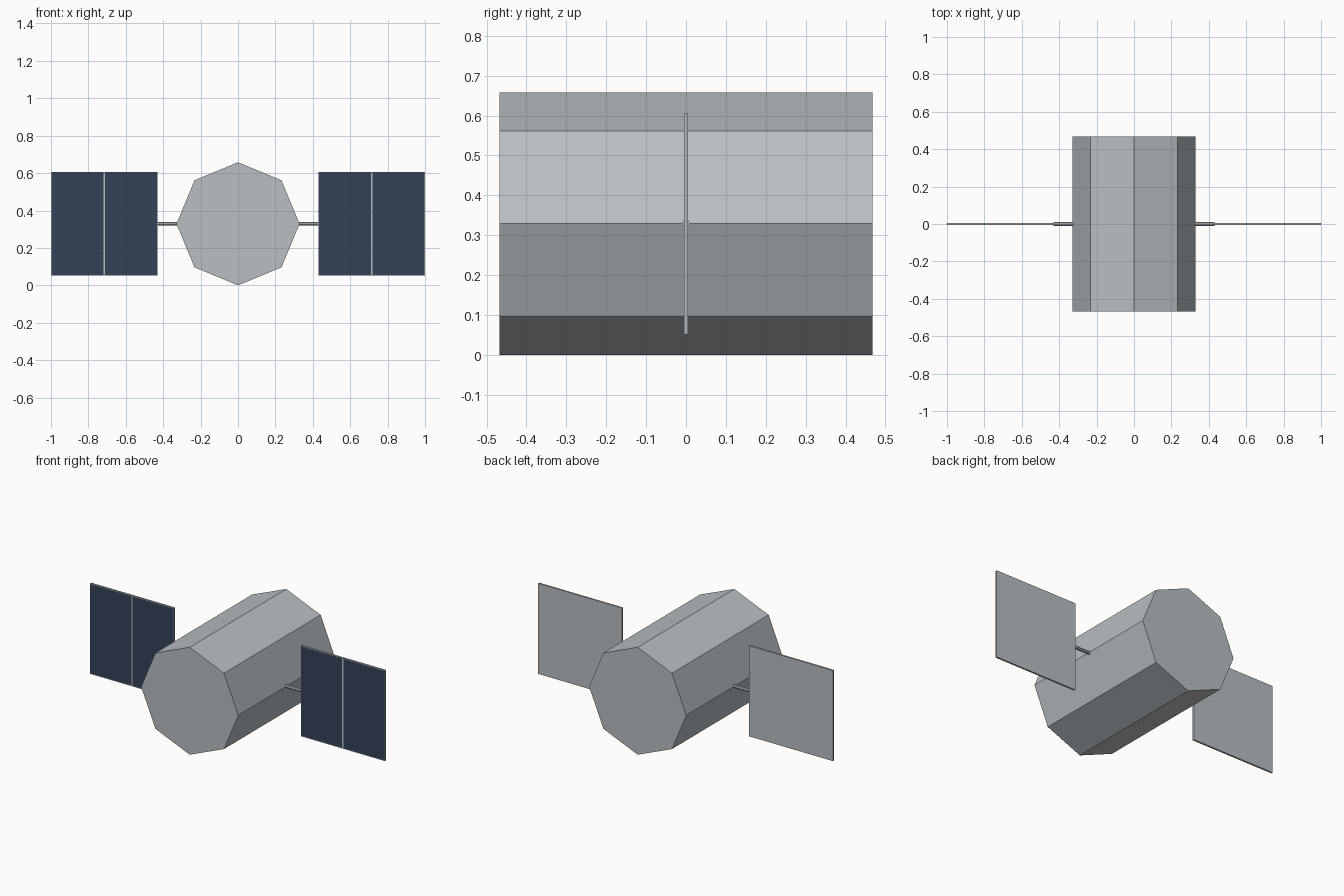
import bpy, bmesh
from math import radians
from mathutils import Matrix, Vector

if "Cube" in bpy.data.objects:
    bpy.data.objects.remove(bpy.data.objects["Cube"])

MID_Z = 0.329


def material(name, rgb):
    mat = bpy.data.materials.new(name)
    mat.use_nodes = True
    mat.diffuse_color = (*rgb, 1)
    mat.node_tree.nodes["Principled BSDF"].inputs["Base Color"].default_value = (*rgb, 1)
    return mat


metal = material("light_grey_metal", (0.48, 0.52, 0.545))
cell = material("dark_blue_cell", (0.033, 0.055, 0.096))


def finish(name, bm, mats):
    mesh = bpy.data.meshes.new(name)
    bmesh.ops.recalc_face_normals(bm, faces=bm.faces)
    bm.to_mesh(mesh)
    bm.free()
    for mat in mats:
        mesh.materials.append(mat)
    obj = bpy.data.objects.new(name, mesh)
    obj.location.z = MID_Z
    bpy.context.collection.objects.link(obj)


def prism(name, radius, length, axis, x=0):
    """Eight-sided prism lying along the x or y axis."""
    bm = bmesh.new()
    turn = Matrix.Rotation(radians(90), 4, "Y" if axis == "X" else "X")
    bmesh.ops.create_cone(bm, cap_ends=True, segments=8, radius1=radius,
                          radius2=radius, depth=length,
                          matrix=Matrix.Translation((x, 0, 0)) @ turn)
    finish(name, bm, [metal])


def solar_panel(name, x):
    """Thin slab whose front is split into two framed cells."""
    bm = bmesh.new()
    size = Matrix.Diagonal((0.57, 0.011, 0.555, 1))
    bmesh.ops.create_cube(bm, size=1, matrix=Matrix.Translation((x, 0, 0)) @ size)
    bm.normal_update()
    front = [f for f in bm.faces if f.normal.y < -0.9]
    edges = [e for f in front for e in f.edges]
    bmesh.ops.bisect_plane(bm, geom=front + edges + list(front[0].verts),
                           plane_co=Vector((x, 0, 0)), plane_no=Vector((1, 0, 0)))
    bm.normal_update()
    front = [f for f in bm.faces if f.normal.y < -0.9]
    bmesh.ops.inset_individual(bm, faces=front, thickness=0.006, depth=0)
    for f in front:
        f.material_index = 1
    finish(name, bm, [metal, cell])


# Main body
prism("body", 0.329, 0.936, "Y")

# Strut and solar panel on each side
for side, sign in (("left", 1), ("right", -1)):
    prism(f"{side}_strut", 0.01, 0.13, "X", sign * 0.365)
    solar_panel(f"{side}_solar_panel", sign * 0.715)
